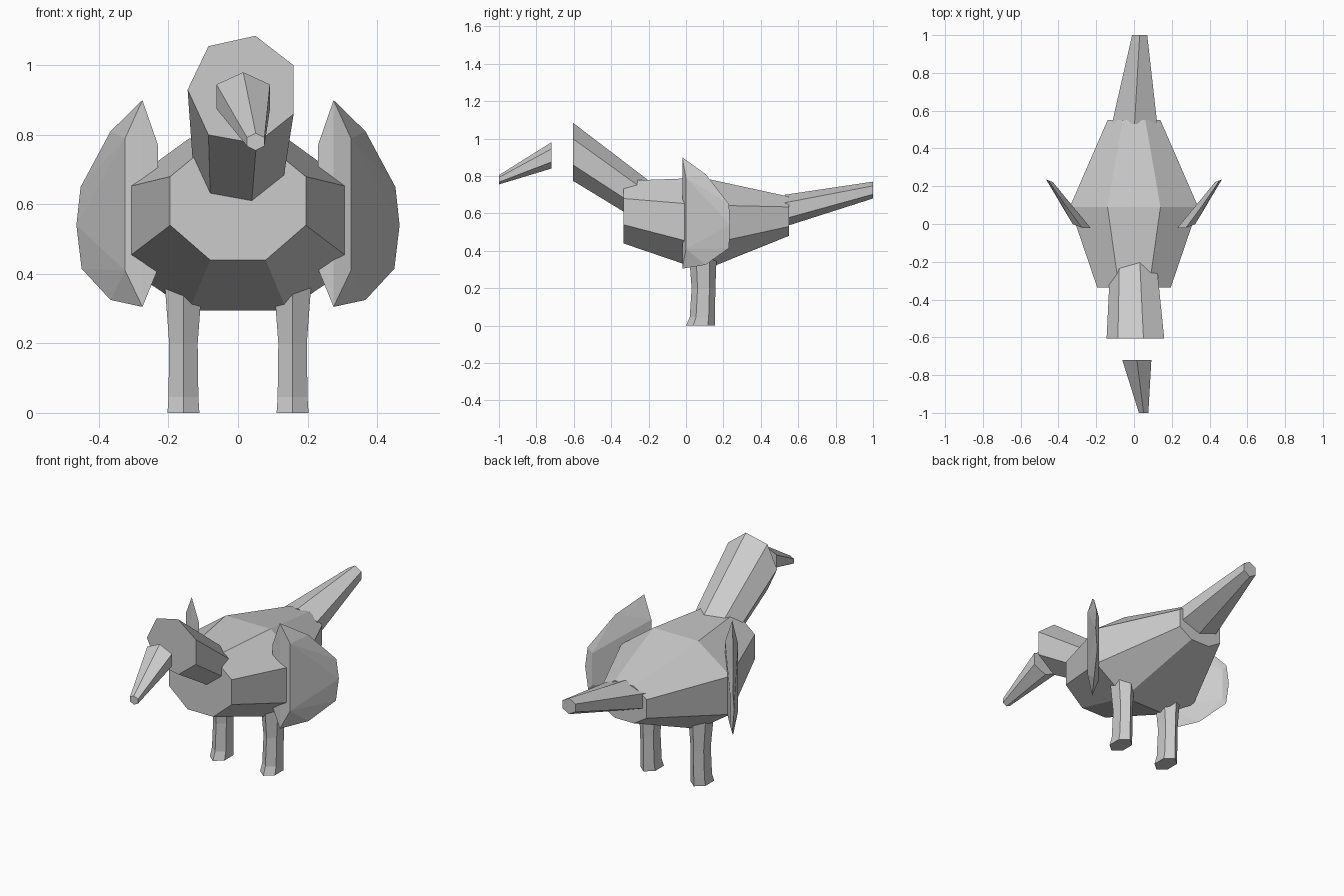
import bpy
import bmesh
from math import sin, cos, pi
from mathutils import Vector

cube = bpy.data.objects.get("Cube")
if cube:
    bpy.data.objects.remove(cube, do_unlink=True)

grey = bpy.data.materials.new("plain_grey")
grey.use_nodes = True
COLOUR = (0.6, 0.6, 0.6, 1.0)
grey.diffuse_color = COLOUR
grey.node_tree.nodes["Principled BSDF"].inputs["Base Color"].default_value = COLOUR


def finish(name, bm):
    """Turn a bmesh into a flat shaded grey object."""
    bmesh.ops.recalc_face_normals(bm, faces=bm.faces[:])
    mesh = bpy.data.meshes.new(name)
    bm.to_mesh(mesh)
    bm.free()
    mesh.materials.append(grey)
    obj = bpy.data.objects.new(name, mesh)
    bpy.context.collection.objects.link(obj)
    return obj


def loft(name, rings):
    """Join successive rings of points with quads and cap both ends."""
    bm = bmesh.new()
    loops = [[bm.verts.new(p) for p in ring] for ring in rings]
    n = len(loops[0])
    for a, b in zip(loops, loops[1:]):
        for i in range(n):
            j = (i + 1) % n
            bm.faces.new((a[i], a[j], b[j], b[i]))
    bm.faces.new(loops[0])
    bm.faces.new(loops[-1])
    return finish(name, bm)


def hexagon_y(x, y, z, rx, rz):
    """Six-sided ring facing along y with a corner on top."""
    return [(x + rx * sin(i * pi / 3) / sin(pi / 3), y, z + rz * cos(i * pi / 3))
            for i in range(6)]


def octagon_y(y, wide, narrow, bottom, low, high, top):
    """Eight-sided body section."""
    half = [(narrow, top), (wide, high), (wide, low), (narrow, bottom)]
    return [(x, y, z) for x, z in half] + [(-x, y, z) for x, z in reversed(half)]


# Body
loft("body", [
    octagon_y(-0.335, 0.195, 0.08, 0.44, 0.54, 0.68, 0.775),
    octagon_y(0.09, 0.34, 0.14, 0.295, 0.43, 0.645, 0.79),
    octagon_y(0.55, 0.14, 0.06, 0.48, 0.53, 0.635, 0.69),
])

# Head and neck: one tapering seven-sided block
outline = [(-0.093, 0.125), (0.042, 0.155), (0.152, 0.07), (0.152, -0.07),
           (0.045, -0.155), (-0.093, -0.13), (-0.153, 0.0)]


def head_ring(cx, y, cz, s):
    return [(cx + x * s, y, cz + z * s) for x, z in outline]


loft("head_and_neck", [head_ring(0.008, -0.605, 0.93, 1.0),
                       head_ring(-0.004, -0.16, 0.625, 0.78)])

# Beak and tail
loft("beak", [hexagon_y(0.015, -0.72, 0.91, 0.077, 0.07),
              hexagon_y(0.051, -1.0, 0.78, 0.025, 0.025)])
loft("tail", [hexagon_y(0.003, 0.53, 0.615, 0.12, 0.085),
              hexagon_y(0.03, 1.0, 0.725, 0.04, 0.045)])

# Wings: faceted thin blades swept back from the shoulders
wing_points = [
    (0.275, -0.02, 0.90), (0.275, -0.02, 0.305),   # front tips
    (0.23, -0.02, 0.77), (0.23, -0.02, 0.415),     # inner front edge
    (0.325, 0.0, 0.79), (0.325, 0.0, 0.41),        # outer front edge
    (0.367, 0.105, 0.81), (0.367, 0.105, 0.325),   # middle of the rim
    (0.453, 0.23, 0.65), (0.465, 0.235, 0.54), (0.45, 0.23, 0.415),
    (0.43, 0.222, 0.62), (0.43, 0.222, 0.44),      # inner rear edge
]

# Legs: z, front y, back y, half width
leg_levels = [(0.0, 0.0, 0.155, 0.046), (0.045, 0.02, 0.155, 0.043),
              (0.2, 0.03, 0.157, 0.041), (0.4, 0.015, 0.165, 0.056)]


def leg_ring(cx, z, front, back, half):
    cy, ry = (front + back) / 2, (back - front) / 2
    return [(cx + half * sin(i * pi / 3) / sin(pi / 3), cy - ry * cos(i * pi / 3), z)
            for i in range(6)]


for side, label in ((1, "left"), (-1, "right")):
    bm = bmesh.new()
    for x, y, z in wing_points:
        bm.verts.new(Vector((side * x, y, z)))
    hull = bmesh.ops.convex_hull(bm, input=bm.verts[:])
    loose = [v for v in bm.verts if not v.link_faces]
    bmesh.ops.delete(bm, geom=loose, context='VERTS')
    finish(label + "_wing", bm)
    loft(label + "_leg", [leg_ring(side * 0.157, *level) for level in leg_levels])
